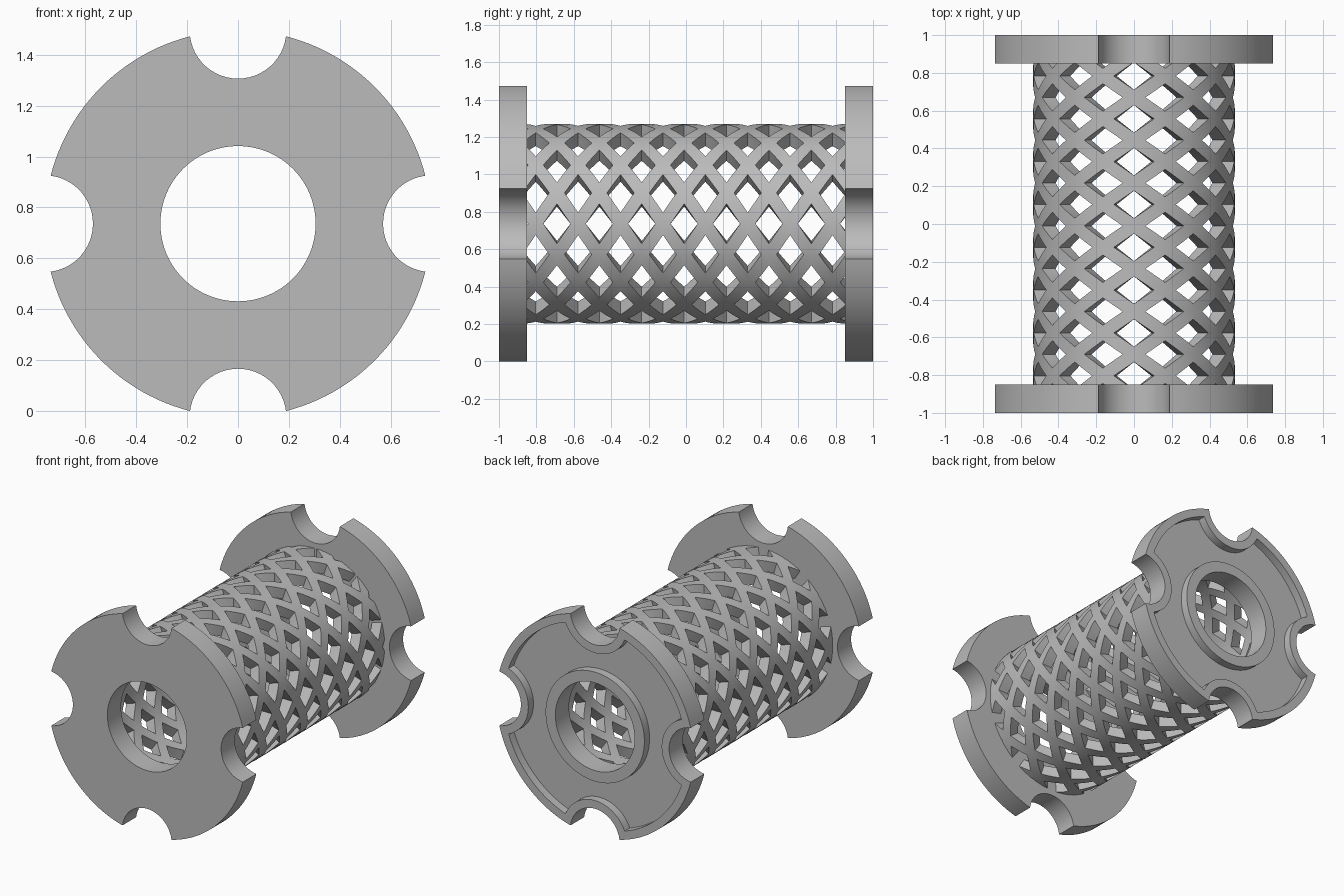
import bpy, bmesh, math
from mathutils import Matrix, Vector

cube = bpy.data.objects.get("Cube")
if cube:
    bpy.data.objects.remove(cube, do_unlink=True)

RIM, NOTCH, HOLE = 0.76, 0.19, 0.305      # flange outline radii
WALL, HUB = 0.057, 0.38                   # raised edge width, hub ring radius
AXIS_Z = RIM - NOTCH ** 2 / (2 * RIM)     # height of the spool axis
END, INNER = 1.0, 0.85                    # flange faces along y
FLOOR = END - WALL                        # bottom of the back recess

grey = bpy.data.materials.new("grey_plastic")
grey.use_nodes = True
grey.diffuse_color = (0.5, 0.5, 0.5, 1)
grey.node_tree.nodes["Principled BSDF"].inputs["Base Color"].default_value = (0.5, 0.5, 0.5, 1)


def finish(name, bm):
    bmesh.ops.recalc_face_normals(bm, faces=bm.faces)
    mesh = bpy.data.meshes.new(name)
    bm.to_mesh(mesh)
    bm.free()
    mesh.materials.append(grey)
    ob = bpy.data.objects.new(name, mesh)
    bpy.context.collection.objects.link(ob)
    bpy.ops.object.select_all(action='DESELECT')
    ob.select_set(True)
    bpy.context.view_layer.objects.active = ob
    bpy.ops.object.shade_smooth_by_angle(angle=math.radians(30))
    return ob


def circle(r, n=96):
    return [(r * math.cos(math.tau * i / n), r * math.sin(math.tau * i / n)) for i in range(n)]


def notched_outline(inset=0.0, n=24):
    """Disc outline with four round bites, shrunk by inset."""
    big, bite = RIM - inset, NOTCH + inset
    # corner where the bite circle meets the disc
    cx = (big ** 2 + RIM ** 2 - bite ** 2) / (2 * RIM)
    cy = math.sqrt(big ** 2 - cx ** 2)
    half = math.atan2(cy, cx)
    turn = math.atan2(cy, cx - RIM)
    pts = []
    for q in range(4):
        rot = Matrix.Rotation(q * math.pi / 2, 2)
        for i in range(n):      # bite, from its lower to its upper corner
            a = math.tau - turn + (2 * turn - math.tau) * i / n
            pts.append(rot @ Vector((RIM + bite * math.cos(a), bite * math.sin(a))))
        for i in range(n):      # outer arc up to the next bite
            a = half + (math.pi / 2 - 2 * half) * i / n
            pts.append(rot @ Vector((big * math.cos(a), big * math.sin(a))))
    return pts


def plate(name, loops, y0, y1):
    """Prism along y from outlines; inner outlines become holes."""
    curve = bpy.data.curves.new(name + "_outline", 'CURVE')
    curve.dimensions = '2D'
    curve.fill_mode = 'BOTH'
    curve.extrude = (y1 - y0) / 2
    for loop in loops:
        spline = curve.splines.new('POLY')
        spline.points.add(len(loop) - 1)
        for point, (x, y) in zip(spline.points, loop):
            point.co = (x, y, 0, 1)
        spline.use_cyclic_u = True
    temp = bpy.data.objects.new(name + "_outline", curve)
    bm = bmesh.new()
    bm.from_mesh(temp.to_mesh())
    temp.to_mesh_clear()
    bpy.data.objects.remove(temp)
    bpy.data.curves.remove(curve)
    bmesh.ops.remove_doubles(bm, verts=bm.verts, dist=1e-5)
    place = Matrix.Translation((0, (y0 + y1) / 2, AXIS_Z)) @ Matrix.Rotation(math.pi / 2, 4, 'X')
    bmesh.ops.transform(bm, matrix=place, verts=bm.verts)
    return finish(name, bm)


# Flanges: plain front, recessed back with raised rim and hub
plate("front_flange", [notched_outline(), circle(HOLE)], -END, -INNER)
plate("back_flange", [notched_outline(), circle(HOLE)], INNER, FLOOR)
plate("back_rim", [notched_outline(), notched_outline(WALL)], FLOOR, END)
plate("back_hub_ring", [circle(HUB), circle(HOLE)], FLOOR, END)


# Lattice barrel: diamond frames wrapped round the axis, then thickened
def lattice_barrel(outer=0.534, inner=0.456, around=20, pitch=0.2267, opening=0.64, segs=4):
    bm = bmesh.new()
    da, dy = math.tau / around, pitch / 2
    corners = [(1, 0), (0, 1), (-1, 0), (0, -1)]

    def wrapped(a, b, corner, scale):
        ang = (a + corner[0] * scale) * da
        y = (b + corner[1] * scale) * dy - 0.01
        return bm.verts.new((outer * math.cos(ang), y, outer * math.sin(ang)))

    for a in range(around):
        for b in range(-9, 10):
            if (a + b) % 2:
                continue
            for c in range(4):
                p, q = Vector(corners[c]), Vector(corners[(c + 1) % 4])
                for s in range(segs):
                    c0, c1 = p.lerp(q, s / segs), p.lerp(q, (s + 1) / segs)
                    bm.faces.new([wrapped(a, b, c0, 1), wrapped(a, b, c1, 1),
                                  wrapped(a, b, c1, opening), wrapped(a, b, c0, opening)])
    bmesh.ops.remove_doubles(bm, verts=bm.verts, dist=1e-4)
    for side in (-1, 1):
        bmesh.ops.bisect_plane(bm, geom=bm.verts[:] + bm.edges[:] + bm.faces[:], dist=1e-5,
                               plane_co=(0, side * (INNER + 0.01), 0),
                               plane_no=(0, side, 0), clear_outer=True)
    new = bmesh.ops.extrude_face_region(bm, geom=bm.faces[:], use_keep_orig=True)["geom"]
    for v in new:
        if isinstance(v, bmesh.types.BMVert):
            v.co.x *= inner / outer
            v.co.z *= inner / outer
    bmesh.ops.translate(bm, vec=(0, 0, AXIS_Z), verts=bm.verts)
    return finish("lattice_barrel", bm)


lattice_barrel()
